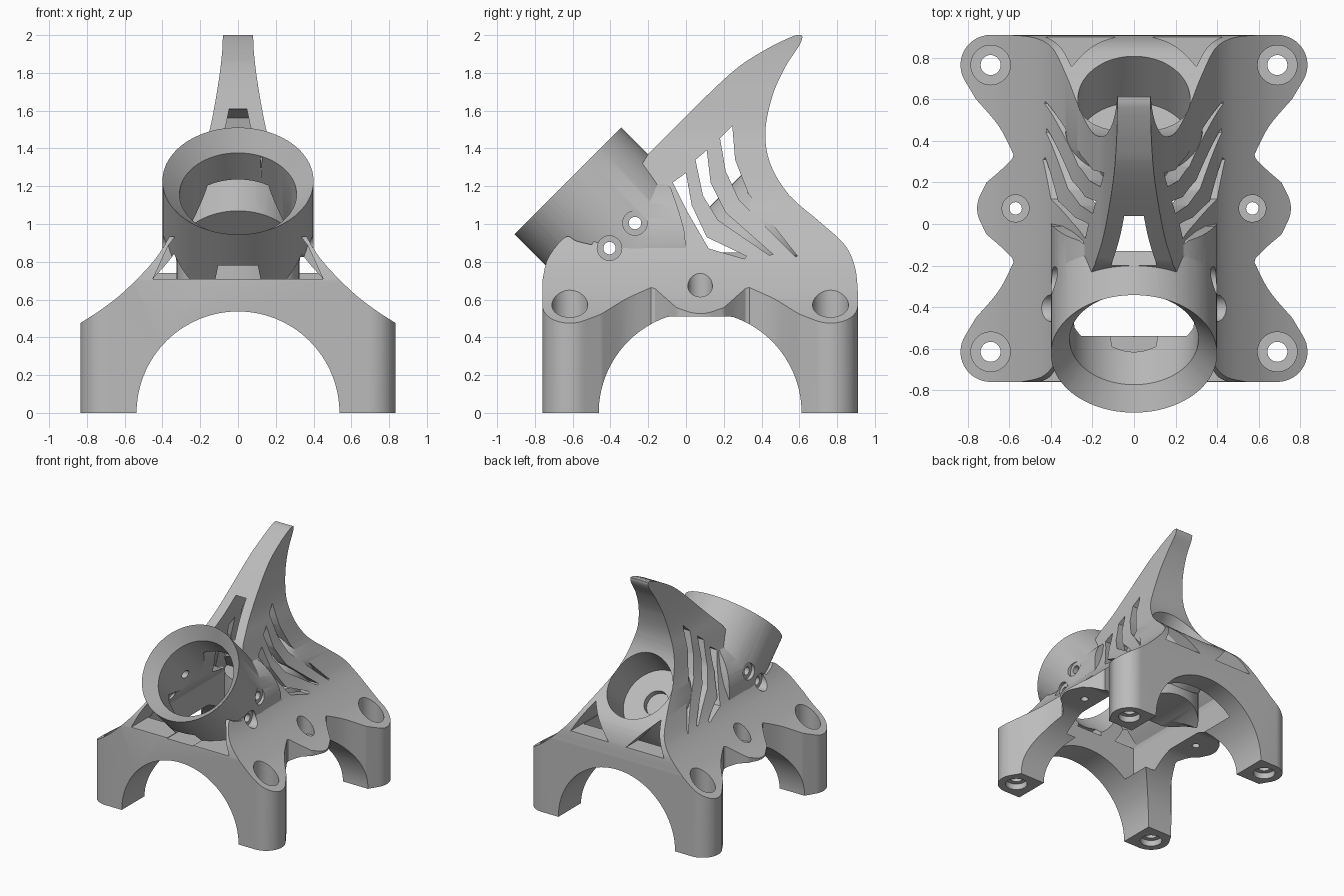
import bpy, math
from mathutils import Vector

cube = bpy.data.objects.get("Cube")
if cube:
    bpy.data.objects.remove(cube, do_unlink=True)

grey = bpy.data.materials.new("plain grey")
grey.use_nodes = True
colour = (0.5, 0.5, 0.5, 1)
grey.diffuse_color = colour
grey.node_tree.nodes["Principled BSDF"].inputs["Base Color"].default_value = colour


def new_object(name, verts, faces):
    mesh = bpy.data.meshes.new(name)
    mesh.from_pydata(verts, [], faces)
    mesh.materials.append(grey)
    ob = bpy.data.objects.new(name, mesh)
    bpy.context.collection.objects.link(ob)
    return ob


def prism(name, pts, axis, lo, hi):
    """Extrude a 2D outline along x, y or z."""
    place = {"x": lambda a, b, t: (t, a, b),
             "y": lambda a, b, t: (a, t, b),
             "z": lambda a, b, t: (a, b, t)}[axis]
    n = len(pts)
    area = sum(pts[i - 1][0] * pts[i][1] - pts[i][0] * pts[i - 1][1] for i in range(n))
    if (area < 0) != (axis == "y"):
        pts = pts[::-1]
    verts = [place(a, b, t) for t in (lo, hi) for a, b in pts]
    faces = [list(range(n))[::-1], list(range(n, 2 * n))]
    faces += [[i, (i + 1) % n, n + (i + 1) % n, n + i] for i in range(n)]
    return new_object(name, verts, faces)


def rod(name, start, end, r1, r2=None, n=64):
    """Cylinder or cone between two points."""
    r2 = r1 if r2 is None else r2
    start, end = Vector(start), Vector(end)
    turn = (end - start).to_track_quat("Z", "Y").to_matrix()
    verts = []
    for p, r in ((start, r1), (end, r2)):
        for i in range(n):
            a = math.tau * i / n
            verts.append(p + turn @ Vector((r * math.cos(a), r * math.sin(a), 0)))
    faces = [list(range(n))[::-1], list(range(n, 2 * n))]
    faces += [[i, (i + 1) % n, n + (i + 1) % n, n + i] for i in range(n)]
    return new_object(name, verts, faces)


def box(name, x, y, z):
    return prism(name, [(x[0], y[0]), (x[1], y[0]), (x[1], y[1]), (x[0], y[1])], "z", *z)


def combine(ob, other, op, keep=False):
    mod = ob.modifiers.new("combine", "BOOLEAN")
    mod.operation, mod.solver, mod.object = op, "EXACT", other
    bpy.context.view_layer.objects.active = ob
    bpy.ops.object.modifier_apply(modifier=mod.name)
    if not keep:
        bpy.data.objects.remove(other, do_unlink=True)


def cut(ob, other):
    combine(ob, other, "DIFFERENCE")


def spline(pts, steps=6):
    """Smooth open curve through the points."""
    p = [pts[0]] + list(pts) + [pts[-1]]
    out = []
    for i in range(1, len(p) - 2):
        a, b, c, d = (Vector(q) for q in p[i - 1:i + 3])
        for s in range(steps):
            t = s / steps
            v = b + (c - a) * t / 2 + (2 * a - 5 * b + 4 * c - d) * t * t / 2 \
                + (3 * b - a - 3 * c + d) * t ** 3 / 2
            out.append((v.x, v.y))
    return out + [tuple(pts[-1])]


def arc(cx, cy, r, a0, a1, n=16):
    angles = [math.radians(a0 + (a1 - a0) * i / n) for i in range(n + 1)]
    return [(cx + r * math.cos(a), cy + r * math.sin(a)) for a in angles]


def mirror(pts):
    return pts + [(-x, y) for x, y in reversed(pts)]


MID = 0.075  # middle of the base along y

# Outer body: front, side and plan outlines intersected
flank = spline([(.835, .475), (.72, .55), (.6, .645), (.45, .8), (.36, .94), (.26, 1.15),
                (.19, 1.37), (.145, 1.52), (.105, 1.74), (.085, 1.9), (.08, 2)])
side = [(-.76, 0)] + spline([(-.76, .7), (-.73, .82), (-.64, .93), (-.58, .91), (-.5, .89)])
side += spline([(-.2, 1.37), (.2, 1.765), (.39, 1.905), (.585, 2), (.61, 1.965), (.525, 1.83),
                (.455, 1.67), (.42, 1.48), (.45, 1.31), (.55, 1.15), (.71, 1.01), (.84, .89),
                (.895, .77), (.91, .64)]) + [(.91, 0)]
edge = arc(.69, MID + .69, .145, 90, -32) + spline([(.76, .6), (.65, .47), (.58, .335)])
edge += spline([(.585, .315), (.64, .26), (.71, .2)]) + arc(.61, MID, .145, 30, 0, 6)
edge += [(x, 2 * MID - y) for x, y in edge[-2::-1]]
body = prism("mount_body", mirror([(.835, 0)] + flank), "y", -1, 1)
combine(body, prism("side_outline", side, "x", -1, 1), "INTERSECT")
combine(body, prism("plan_outline", mirror(edge), "z", -.1, 2.1), "INTERSECT")

# Front and side arches that leave four legs
cut(body, prism("front_arch", arc(0, 0, .537, -10, 190, 64), "y", -1.1, 1.1))
cut(body, prism("side_arch", [(y, min(z, .51)) for y, z in arc(MID, 0, .537, -10, 190, 64)],
                "x", -1.1, 1.1))

# Opening in the front wall, later split by the tube
cut(body, prism("front_opening", mirror([(.45, .71), (.37, .885), (.32, .95), (.3, 1.2)]),
                "y", -.9, -.5))

# Front tube with side fairings blending into the fin
front = Vector((0, -.625, 1.228))
inward = Vector((0, 1, -1)).normalized()
tube = rod("front_tube", front, front + inward * .95, .4, n=96)
cut(tube, box("tube_trim", (-1, 1), (-1, 1), (0, .71)))
combine(body, tube, "UNION")
fairing = prism("fairing", arc(0, .89, .399, 0, 354, 59), "y", -.5, .2)
combine(fairing, prism("fairing_side", [(-.4, .73), (-.4, 1.2), (-.16, 1.27), (-.08, 1.19),
                                        (-.035, 1.06), (-.01, .97), (0, .88), (0, .73)],
                       "x", -1, 1), "INTERSECT")
combine(body, fairing, "UNION")

# Rear socket and its column: solids that the hollow and the openings leave standing
rear = Vector((0, .605, 1.105))
back_up = Vector((0, 1, 1)).normalized()
socket = rod("rear_socket", rear - back_up * .38, rear + back_up * .5, .33)
column = prism("socket_column", [(x, .336 + y * .7) for x, y in arc(0, 0, .325, 0, 354, 59)],
               "z", .2, .85)


def cut_around(cutter):
    for part in (socket, column):
        combine(cutter, part, "DIFFERENCE", keep=True)
    cut(body, cutter)


# Hollow inside of the body and fin, open at the ridge and below
hollow = prism("hollow", [(-.54, .4), (-.54, .89), (-.13, 1.3), (-.3, 1.47), (-.15, 1.63),
                          (.04, 1.61), (.28, 1.56), (.33, 1.32), (.5, 1.06), (.74, .84),
                          (.74, .4)], "x", -1, 1)
inner = [(min(x - .08, .45), z) for x, z in flank if .55 < z < 1.75]
combine(hollow, prism("hollow_width", mirror([(.45, .3)] + inner), "y", -1, 1), "INTERSECT")
cut_around(hollow)

# Tube bore with a flared mouth
cut(body, rod("bore", front, front + inward * .62, .31, n=96))
cut(body, rod("mouth", front - inward * .011, front + inward * .1, .41, .31, n=96))

# Notch under the tube and windows in the rear wall
cut(body, prism("front_notch", [(-.12, .705), (.12, .705), (.105, .78), (-.105, .78)],
                "y", -1, -.45))
for s in (1, -1):
    cut_around(prism("rear_window", [(s * .08, .74), (s * .43, .74), (s * .3, .97),
                                     (s * .2, .87)], "y", .55, 1))

# Three bent vents through the fin
vents = [
    [(-.07, 1.22), (0, 1.27), (.03, 1.1), (.11, .93), (.32, .83), (.31, .815), (.12, .87), (.01, 1.06)],
    [(.05, 1.34), (.11, 1.39), (.13, 1.22), (.21, 1.06), (.46, .84), (.44, .835), (.17, 1.02), (.09, 1.15)],
    [(.18, 1.455), (.245, 1.52), (.26, 1.34), (.33, 1.16), (.59, .83), (.58, .825), (.28, 1.13), (.21, 1.28)],
]
for v in vents:
    cut_around(prism("vent", v, "x", -.7, .7))
for part in (socket, column):
    bpy.data.objects.remove(part, do_unlink=True)

# Socket bore with a small recess in its floor
cut(body, rod("socket_bore", rear - back_up * .3, rear + back_up * .5, .27))
cut(body, rod("socket_recess", rear - back_up * .35, rear, .1, n=32))

# Screw holes: legs, side lugs and tube
for s in (1, -1):
    for y in (MID - .69, MID + .69):
        cut(body, rod("leg_hole", (s * .69, y, -.1), (s * .69, y, 1), .048, n=32))
        cut(body, rod("leg_recess", (s * .69, y, .3), (s * .69, y, 1), .095, n=48))
        cut(body, rod("foot_recess", (s * .69, y, -.1), (s * .69, y, .05), .085, n=48))
    cut(body, rod("lug_hole", (s * .57, MID, .3), (s * .57, MID, 1), .03, n=32))
    cut(body, rod("lug_recess", (s * .57, MID, .58), (s * .57, MID, 1), .065, n=32))
    for y, z in ((-.27, 1.005), (-.405, .872)):
        cut(body, rod("tube_hole", (s * .2, y, z), (s * .7, y, z), .033, n=32))
        cut(body, rod("tube_recess", (s * .37, y, z), (s * .7, y, z), .065, n=32))

for ob in bpy.context.selected_objects:
    ob.select_set(False)
body.select_set(True)
bpy.context.view_layer.objects.active = body
bpy.ops.object.shade_smooth_by_angle(angle=math.radians(25))
